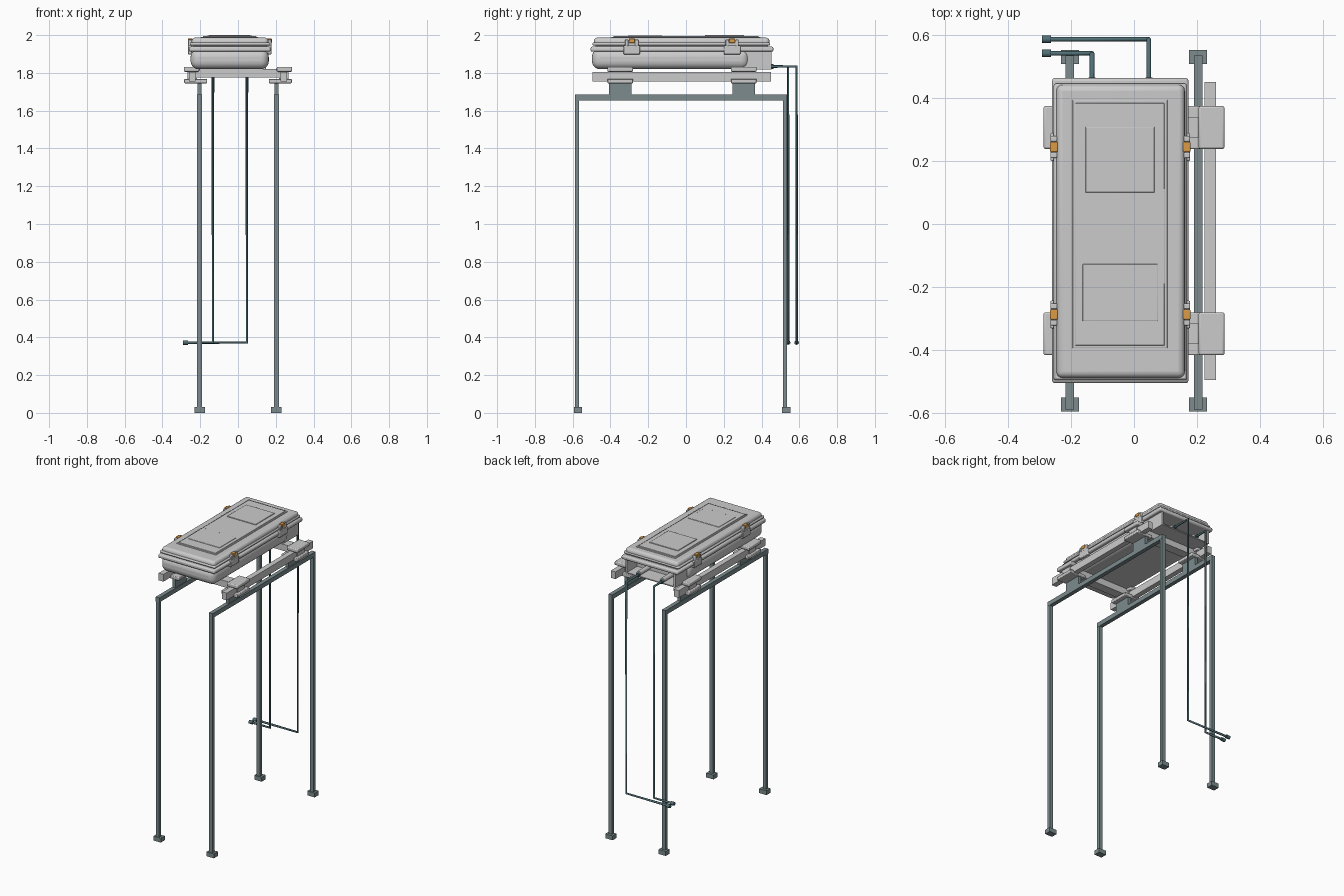
import bpy
from mathutils import Vector
from math import radians

if "Cube" in bpy.data.objects:
    bpy.data.objects.remove(bpy.data.objects["Cube"])


def material(name, rgb):
    m = bpy.data.materials.new(name)
    m.diffuse_color = (*rgb, 1)
    m.use_nodes = True
    m.node_tree.nodes["Principled BSDF"].inputs["Base Color"].default_value = m.diffuse_color
    return m


STEEL = material("blue_grey_steel", (0.20, 0.26, 0.27))
PIPE = material("dark_pipe", (0.08, 0.16, 0.18))
ORANGE = material("orange_catch", (0.72, 0.33, 0.06))


def box(name, x, y, z, mat=None, bevel=0, seg=2):
    """Box from axis ranges, optionally with rounded edges."""
    bpy.ops.mesh.primitive_cube_add(size=1)
    o = bpy.context.object
    o.name = name
    for v in o.data.vertices:
        v.co = [r[0] if c < 0 else r[1] for c, r in zip(v.co, (x, y, z))]
    if mat:
        o.data.materials.append(mat)
    if bevel:
        b = o.modifiers.new("bevel", 'BEVEL')
        b.width, b.segments = bevel, seg
        b.limit_method = 'NONE'
        bpy.ops.object.shade_smooth_by_angle(angle=radians(35))
    return o


def rod(name, a, b, r, mat, sides=12):
    """Cylinder between two points."""
    a, b = Vector(a), Vector(b)
    bpy.ops.mesh.primitive_cylinder_add(vertices=sides, radius=r, depth=(b - a).length,
                                        location=(a + b) / 2)
    o = bpy.context.object
    o.name = name
    o.rotation_euler = (b - a).to_track_quat('Z', 'Y').to_euler()
    if mat:
        o.data.materials.append(mat)
    bpy.ops.object.shade_smooth_by_angle(angle=radians(40))
    return o


def sx(s, a, b):
    """Mirrored x range."""
    return tuple(sorted((s * a, s * b)))


# Stand: two leg frames with feet, rails, uprights and clamps
for s, side in ((-1, "left"), (1, "right")):
    for y, end in ((-0.577, "front"), (0.524, "back")):
        box(f"leg_{end}_{side}", sx(s, 0.191, 0.217), (y - 0.011, y + 0.011), (0, 1.66), STEEL)
        yf = y + (0.005 if y < 0 else 0.006)
        box(f"foot_{end}_{side}", sx(s, 0.175, 0.231), (yf - 0.022, yf + 0.022), (0, 0.03), STEEL)
    box(f"top_rail_{side}", sx(s, 0.190, 0.218), (-0.588, 0.535), (1.655, 1.686), STEEL)
    for yc, end in ((-0.348, "front"), (0.306, "back")):
        box(f"upright_{end}_{side}", sx(s, 0.193, 0.215), (yc - 0.06, yc + 0.06), (1.68, 1.75), STEEL)
        box(f"clamp_base_{end}_{side}", sx(s, 0.163, 0.285), (yc - 0.068, yc + 0.068),
            (1.745, 1.768), None, 0.004)
        box(f"clamp_neck_{end}_{side}", sx(s, 0.217, 0.267), (yc - 0.038, yc + 0.038), (1.765, 1.812))
        box(f"clamp_cap_{end}_{side}", sx(s, 0.205, 0.287), (yc - 0.068, yc + 0.068),
            (1.806, 1.832), None, 0.006)
    box(f"side_beam_{side}", sx(s, 0.224, 0.260), (-0.495, 0.45), (1.754, 1.804))

for yc, end in ((-0.348, "front"), (0.306, "back")):
    box(f"cross_bar_{end}", (-0.25, 0.25), (yc - 0.032, yc + 0.032), (1.775, 1.82))

# Case: rounded tub, rim, lid and raised panels
box("case_tub", (-0.251, 0.163), (-0.498, 0.335), (1.82, 1.926), None, 0.042, 5)
box("case_rim", (-0.260, 0.173), (-0.505, 0.463), (1.912, 1.939), None, 0.009, 2)
box("lid_seal", (-0.240, 0.154), (-0.478, 0.435), (1.93, 1.95))
box("lid_flange", (-0.255, 0.168), (-0.495, 0.445), (1.945, 1.962), None, 0.007, 2)
box("lid", (-0.246, 0.161), (-0.488, 0.442), (1.942, 1.987), None, 0.02, 4)
box("lid_step", (-0.195, 0.106), (-0.394, 0.394), (1.975, 1.991), None, 0.002)
box("lid_panel", (-0.186, 0.097), (-0.385, 0.383), (1.98, 1.995), None, 0.002)
box("lid_plate_back", (-0.154, 0.065), (0.10, 0.308), (1.99, 2.0), None, 0.002)
box("lid_plate_front", (-0.163, 0.075), (-0.308, -0.127), (1.99, 1.998), None, 0.002)

# Open connector bay at the back
box("bay_floor", (-0.235, 0.148), (0.28, 0.452), (1.818, 1.825))
box("bay_wall_left", (-0.235, -0.222), (0.29, 0.452), (1.82, 1.915))
box("bay_wall_right", (0.135, 0.148), (0.29, 0.452), (1.82, 1.915))
box("bay_back", (-0.23, 0.14), (0.325, 0.34), (1.82, 1.92))

# Latches with orange catches
for xc, s, side in ((-0.254, -1, "left"), (0.167, 1, "right")):
    for yc, end in ((-0.287, "front"), (0.244, "back")):
        box(f"latch_base_{end}_{side}", (xc - 0.011, xc + 0.011), (yc - 0.044, yc + 0.044),
            (1.898, 1.945), None, 0.004)
        for d in (-1, 1):
            y = yc + d * 0.026
            box(f"latch_ear_{end}_{side}", (xc - 0.011, xc + 0.011), (y - 0.009, y + 0.009),
                (1.94, 1.976), None, 0.004)
        box(f"latch_body_{end}_{side}", (xc - 0.009, xc + 0.009), (yc - 0.02, yc + 0.02), (1.94, 1.966))
        box(f"latch_catch_{end}_{side}", (xc - 0.012, xc + 0.012), (yc - 0.016, yc + 0.016),
            (1.958, 1.981), ORANGE, 0.003)

# Two pipes dropping from the bay and turning left
for x, y, tag in ((0.047, 0.586, "long"), (-0.133, 0.541, "short")):
    z, low = 1.834, 0.372
    path = [(x, 0.44, z), (x, y, z), (x, y, low), (-0.27, y, low)]
    cu = bpy.data.curves.new(f"pipe_{tag}", 'CURVE')
    cu.dimensions = '3D'
    cu.bevel_depth, cu.bevel_resolution, cu.use_fill_caps = 0.0075, 2, True
    sp = cu.splines.new('POLY')
    sp.points.add(len(path) - 1)
    for p, c in zip(sp.points, path):
        p.co = (*c, 1)
    cu.materials.append(PIPE)
    ob = bpy.data.objects.new(f"pipe_{tag}", cu)
    bpy.context.collection.objects.link(ob)
    rod(f"pipe_end_{tag}", (-0.291, y, low), (-0.264, y, low), 0.012, PIPE)
    rod(f"connector_{tag}", (x, 0.33, z + 0.008), (x, 0.45, z + 0.008), 0.016, None)
    rod(f"connector_nut_{tag}", (x, 0.445, z), (x, 0.464, z), 0.013, PIPE, 6)
